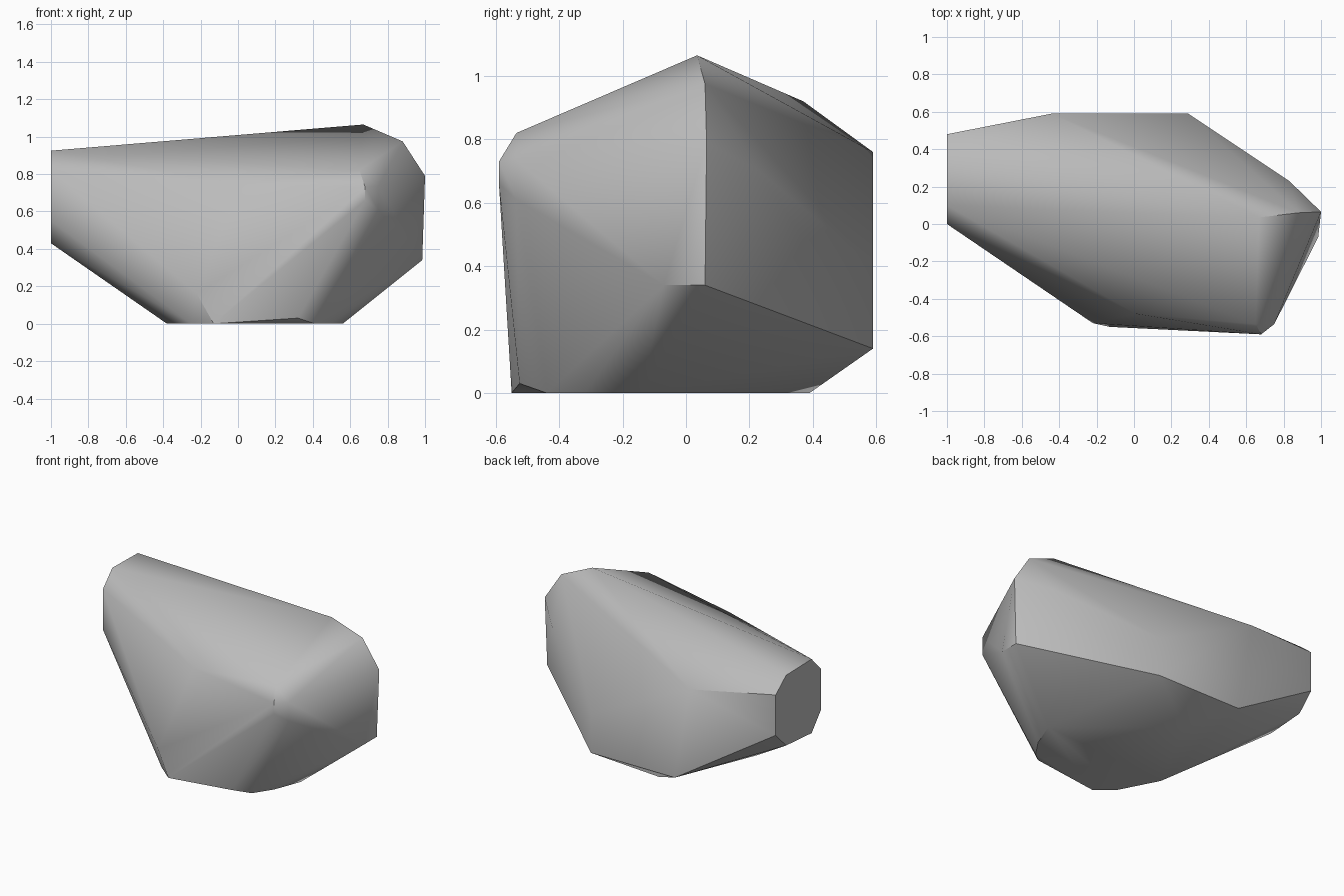
import bpy
import bmesh
from math import radians

cube = bpy.data.objects.get("Cube")
if cube:
    bpy.data.objects.remove(cube, do_unlink=True)

# Single stone colour
stone = bpy.data.materials.new("stone grey")
stone.use_nodes = True
grey = (0.5, 0.5, 0.5, 1)
stone.diffuse_color = grey
stone.node_tree.nodes["Principled BSDF"].inputs["Base Color"].default_value = grey

# Narrow end: an octagon with cut corners
narrow_end = [(-1, y, z) for y, z in (
    (0, .82), (.1, .925), (.37, .92), (.48, .83),
    (.48, .56), (.37, .45), (.1, .43), (0, .55))]
# Peak and the blunt end
blunt_end = [(.67, .035, 1.065), (.88, .06, .975), (1, .065, .79),
             (.985, .06, .34), (.985, -.07, .34), (.83, .23, .7)]
# Chipped corner and front face
front = [(.65, -.535, .82), (.75, -.535, .735), (.75, -.535, .61),
         (.68, -.59, .73), (.68, -.59, .66), (.01, -.48, .745),
         (-.22, -.53, .16), (.32, -.525, .03)]
# Upright back face
back = [(.29, .59, .40), (.29, .59, .14), (-.33, .59, .14), (-.44, .59, .76)]
# Flat footprint on the ground
foot = [(x, y, 0) for x, y in (
    (-.13, -.55), (-.25, -.45), (-.38, -.2), (-.07, .39),
    (.56, -.14), (.49, -.32), (.41, -.44))]

# Wrap the corners in one closed skin
bm = bmesh.new()
for corner in narrow_end + blunt_end + front + back + foot:
    bm.verts.new(corner)
hull = bmesh.ops.convex_hull(bm, input=bm.verts)
loose = [v for v in bm.verts if not v.link_faces]
bmesh.ops.delete(bm, geom=loose, context="VERTS")
bmesh.ops.recalc_face_normals(bm, faces=bm.faces)
mesh = bpy.data.meshes.new("rock")
bm.to_mesh(mesh)
bm.free()
mesh.materials.append(stone)
rock = bpy.data.objects.new("rock", mesh)
bpy.context.collection.objects.link(rock)

# Soft facets with crisp main edges
bpy.ops.object.select_all(action="DESELECT")
rock.select_set(True)
bpy.context.view_layer.objects.active = rock
bpy.ops.object.shade_smooth_by_angle(angle=radians(35))
